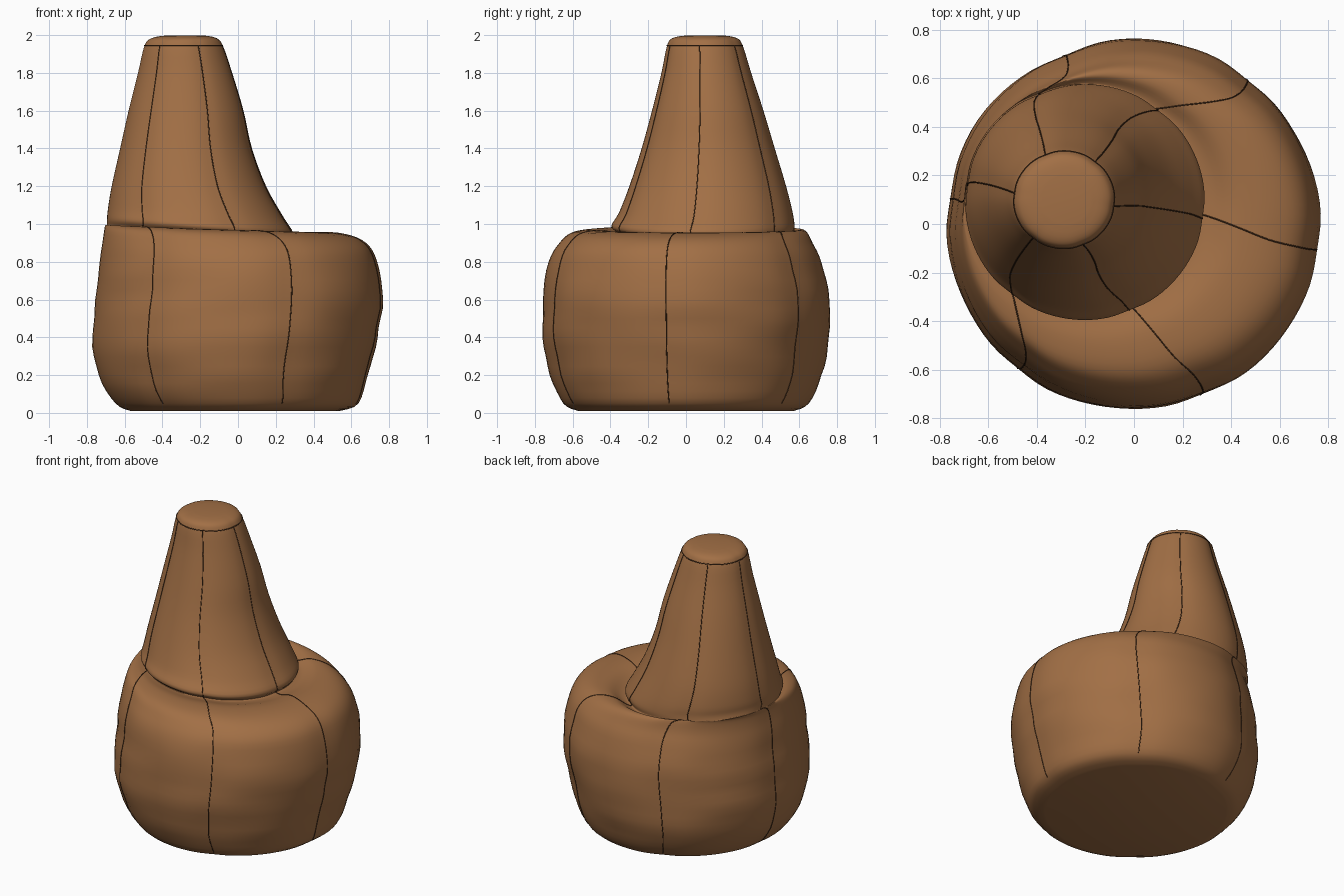
import bpy, bmesh, math
from mathutils import Vector, noise

if "Cube" in bpy.data.objects:
    bpy.data.objects.remove(bpy.data.objects["Cube"])

SEG, STEPS, START = 96, 4, math.radians(52)   # a seam falls on every SEG/6-th vertex

# Outline rings: x min, x max, y min, y max, height, extra height towards -x
RINGS = [
    (-.57, .54, -.57, .57, .010, 0),
    (-.65, .64, -.65, .65, .050, 0),
    (-.74, .69, -.72, .72, .20, 0),
    (-.77, .74, -.755, .755, .40, 0),
    (-.76, .765, -.76, .76, .60, 0),
    (-.735, .74, -.725, .715, .80, 0),
    (-.72, .68, -.67, .67, .90, 0),
    (-.71, .57, -.60, .64, .957, .01),
    (-.705, .43, -.48, .61, .972, .02),
    (-.70, .32, -.39, .585, .955, .04),
    (-.695, .268, -.362, .575, .955, .04),
    (-.695, .292, -.395, .575, .99, .035),
    (-.69, .24, -.355, .565, 1.06, .02),
    (-.67, .15, -.30, .53, 1.20, 0),
    (-.625, .075, -.235, .47, 1.40, 0),
    (-.58, .03, -.18, .41, 1.60, 0),
    (-.53, -.03, -.13, .345, 1.80, 0),
    (-.495, -.08, -.10, .30, 1.945, 0),
    (-.455, -.115, -.07, .268, 1.985, 0),
    (-.38, -.18, 0, .20, 1.998, 0),
]
TOP_SEAM = 17 * STEPS


def material(name, rgb):
    m = bpy.data.materials.new(name)
    m.diffuse_color = (*rgb, 1)
    m.use_nodes = True
    m.node_tree.nodes["Principled BSDF"].inputs["Base Color"].default_value = m.diffuse_color
    return m


def spline(a, b, c, d, t):
    return [.5 * (2 * q + (r - p) * t + (2 * p - 5 * q + 4 * r - s) * t * t
                  + (3 * q - p - 3 * r + s) * t ** 3) for p, q, r, s in zip(a, b, c, d)]


def smooth_rings():
    n = len(RINGS)
    for i in range(n - 1):
        for s in range(STEPS):
            yield spline(RINGS[max(i - 1, 0)], RINGS[i], RINGS[i + 1],
                         RINGS[min(i + 2, n - 1)], s / STEPS)
    yield RINGS[-1]


def ring_points(x0, x1, y0, y1, z, tilt):
    pts = []
    for k in range(SEG):
        a = START + math.tau * k / SEG
        # panels dip gently at each seam
        dip = 1 - .012 * abs(math.cos(3 * (a - START))) ** 12
        p = Vector(((x0 + x1) / 2 + (x1 - x0) / 2 * math.cos(a) * dip,
                    (y0 + y1) / 2 + (y1 - y0) / 2 * math.sin(a) * dip,
                    z - tilt * math.cos(a)))
        # soft horizontal wrinkles on the lower bag
        fade = max(0, min(1, (z - .05) / .15, (.9 - z) / .2))
        w = .012 * fade * noise.noise(Vector((p.x * 2.2, p.y * 2.2, z * 7)))
        pts.append(p + Vector((math.cos(a), math.sin(a), 0)) * w)
    return pts


# Bag: one continuous lofted skin, seat and backrest together
rings = [ring_points(*r) for r in smooth_rings()]
bm = bmesh.new()
rows = [[bm.verts.new(p) for p in r] for r in rings]
for lo, hi in zip(rows, rows[1:]):
    for k in range(SEG):
        j = (k + 1) % SEG
        bm.faces.new((lo[k], lo[j], hi[j], hi[k]))
bm.faces.new(rows[0][::-1])
bm.faces.new(rows[-1])
mesh = bpy.data.meshes.new("beanbag")
bm.to_mesh(mesh)
bm.free()
bag = bpy.data.objects.new("beanbag", mesh)
bpy.context.collection.objects.link(bag)
mesh.materials.append(material("brown_leather", (.36, .16, .06)))
bpy.context.view_layer.objects.active = bag
bag.select_set(True)
bpy.ops.object.shade_smooth_by_angle(angle=math.radians(60))

# Seams: thin dark stitching down the six panels and around the top patch
curve = bpy.data.curves.new("seams", 'CURVE')
curve.dimensions = '3D'
curve.bevel_depth = .003
curve.bevel_resolution = 1


def add_seam(points, cyclic=False):
    s = curve.splines.new('POLY')
    s.points.add(len(points) - 1)
    for q, p in zip(s.points, points):
        q.co = (*p, 1)
    s.use_cyclic_u = cyclic


for k in range(0, SEG, SEG // 6):
    add_seam([r[k] for r in rings[STEPS:TOP_SEAM + 1]])
add_seam(rings[TOP_SEAM], True)
seams = bpy.data.objects.new("seams", curve)
bpy.context.collection.objects.link(seams)
curve.materials.append(material("dark_stitching", (.07, .03, .012)))
